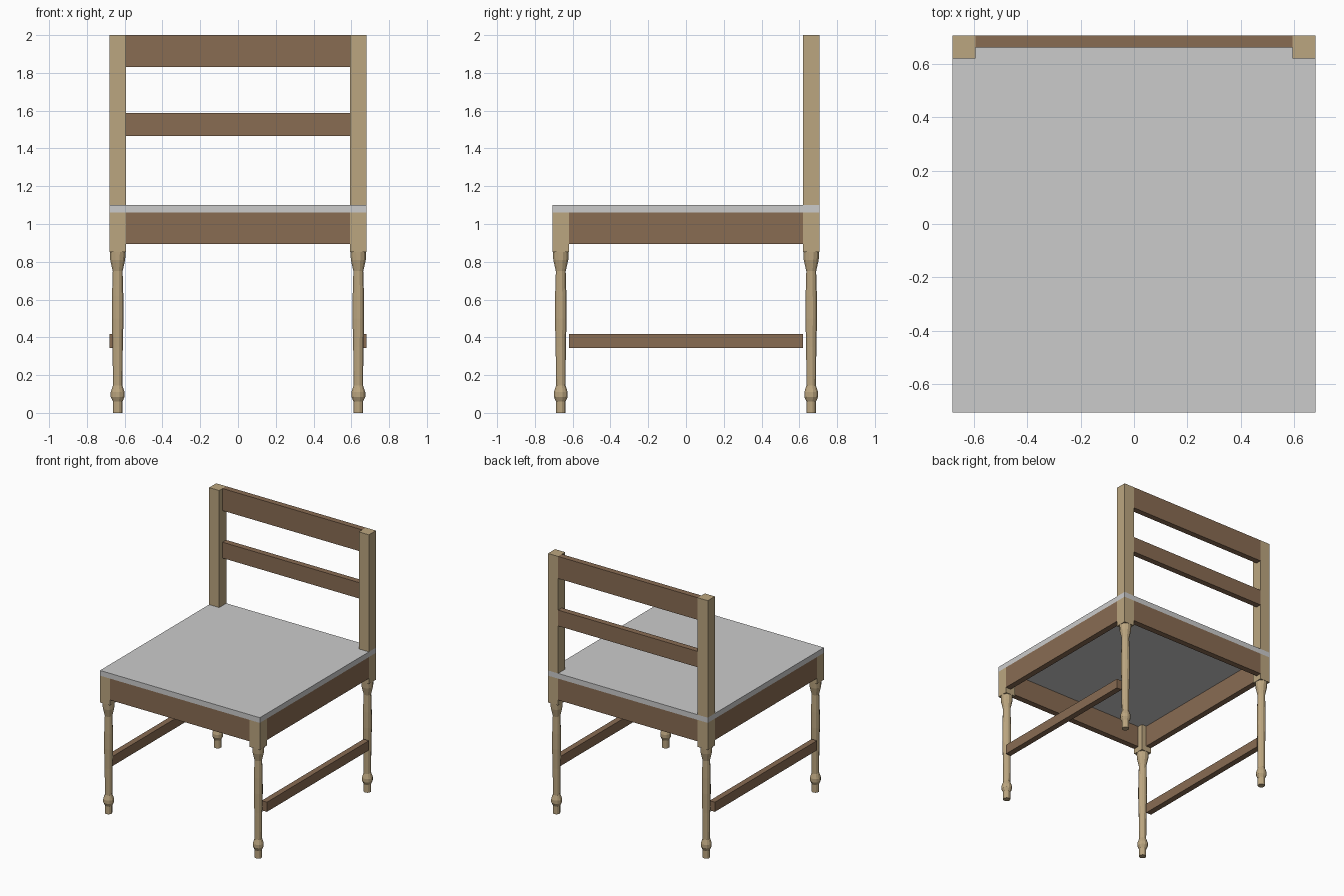
import bpy, bmesh, math

if "Cube" in bpy.data.objects:
    bpy.data.objects.remove(bpy.data.objects["Cube"])

HX, HY, P = 0.68, 0.706, 0.086      # half width, half depth, post thickness
T = 0.045                           # board thickness
CX, CY = HX - P / 2, HY - P / 2     # leg centres


def material(name, rgb):
    m = bpy.data.materials.new(name)
    m.diffuse_color = (*rgb, 1)
    m.use_nodes = True
    m.node_tree.nodes["Principled BSDF"].inputs["Base Color"].default_value = m.diffuse_color
    return m


light_wood = material("light wood", (0.50, 0.38, 0.215))
dark_wood = material("dark wood", (0.25, 0.15, 0.086))
pale_grey = material("pale grey", (0.60, 0.60, 0.60))


def finish(name, bm, mat):
    bmesh.ops.recalc_face_normals(bm, faces=bm.faces)
    mesh = bpy.data.meshes.new(name)
    bm.to_mesh(mesh)
    bm.free()
    mesh.materials.append(mat)
    ob = bpy.data.objects.new(name, mesh)
    bpy.context.collection.objects.link(ob)
    return ob


def box(name, x, y, z, mat):
    """Box from (min, max) ranges."""
    bm = bmesh.new()
    bmesh.ops.create_cube(bm, size=1)
    for v in bm.verts:
        v.co = [r[0] if c < 0 else r[1] for c, r in zip(v.co, (x, y, z))]
    return finish(name, bm, mat)


def turned(name, x, y, profile, mat, sides=12):
    """Closed lathe shape from (radius, height) points."""
    bm = bmesh.new()
    rings = []
    for r, z in profile:
        rings.append([bm.verts.new((x + r * math.cos(math.tau * (i + 0.5) / sides),
                                    y + r * math.sin(math.tau * (i + 0.5) / sides), z))
                      for i in range(sides)])
    for a, b in zip(rings, rings[1:]):
        for i in range(sides):
            j = (i + 1) % sides
            bm.faces.new((a[i], a[j], b[j], b[i]))
    bm.faces.new(rings[0])
    bm.faces.new(rings[-1])
    return finish(name, bm, mat)


# Turned leg outline, foot to block
LEG = [(0.026, 0), (0.026, 0.06), (0.038, 0.085), (0.038, 0.11), (0.026, 0.145),
       (0.028, 0.35), (0.032, 0.50), (0.031, 0.62), (0.027, 0.75),
       (0.041, 0.81), (0.043, 0.853)]

for sx, side in ((-1, "left"), (1, "right")):
    xs = sorted((sx * (HX - P), sx * HX))
    board = sorted((sx * (HX - T), sx * HX))
    # Legs with square blocks under the seat
    for sy, end in ((-1, "front"), (1, "back")):
        turned(f"{end}_{side}_leg", sx * CX, sy * CY, LEG, light_wood)
        box(f"{end}_{side}_block", xs, sorted((sy * (HY - P), sy * HY)), (0.853, 1.06), light_wood)
    # Back post, side apron and side stretcher
    box(f"{side}_back_post", xs, (HY - P, HY), (1.10, 2.0), light_wood)
    box(f"{side}_apron", board, (P - HY, HY - P), (0.895, 1.06), dark_wood)
    box(f"{side}_stretcher", board, (P - HY, HY - P), (0.343, 0.417), dark_wood)

# Front and back aprons, back slats
inner = (P - HX, HX - P)
box("front_apron", inner, (-HY, T - HY), (0.895, 1.06), dark_wood)
box("back_apron", inner, (HY - T, HY), (0.895, 1.06), dark_wood)
box("top_slat", inner, (HY - T, HY), (1.83, 2.0), dark_wood)
box("middle_slat", inner, (HY - T, HY), (1.465, 1.587), dark_wood)

# Seat panel
box("seat", (-HX, HX), (-HY, HY), (1.06, 1.10), pale_grey)
